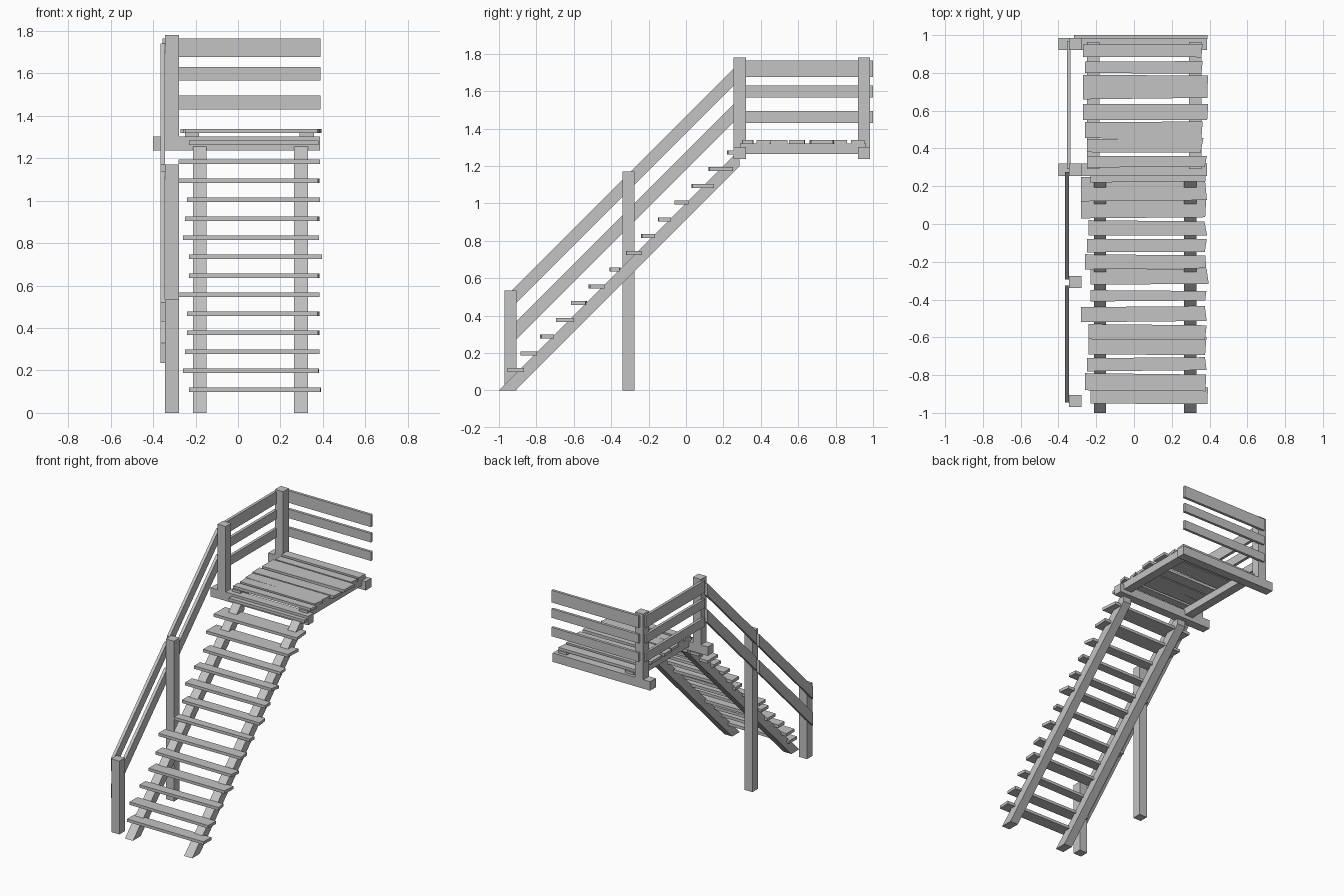
import bpy
import random

random.seed(4)

cube = bpy.data.objects.get("Cube")
if cube:
    bpy.data.objects.remove(cube, do_unlink=True)

# One grey for all the timber
grey = bpy.data.materials.new("grey timber")
grey.use_nodes = True
colour = (0.55, 0.55, 0.55, 1)
grey.diffuse_color = colour
grey.node_tree.nodes["Principled BSDF"].inputs["Base Color"].default_value = colour


def add_prism(name, lower, upper):
    """Solid between two matching loops of corners."""
    n = len(lower)
    faces = [tuple(reversed(range(n))), tuple(range(n, n + n))]
    for i in range(n):
        j = (i + 1) % n
        faces.append((i, j, n + j, n + i))
    mesh = bpy.data.meshes.new(name)
    mesh.from_pydata(list(lower) + list(upper), [], faces)
    mesh.materials.append(grey)
    obj = bpy.data.objects.new(name, mesh)
    bpy.context.collection.objects.link(obj)
    return obj


def add_box(name, x, y, z):
    loop = [(x[0], y[0]), (x[1], y[0]), (x[1], y[1]), (x[0], y[1])]
    return add_prism(name, [(a, b, z[0]) for a, b in loop],
                     [(a, b, z[1]) for a, b in loop])


def add_slope(name, x, y, rise):
    """45 degree timber with upright ends: z = y + rise."""
    loop = [(y[0], y[0] + rise[0]), (y[1], y[1] + rise[0]),
            (y[1], y[1] + rise[1]), (y[0], y[0] + rise[1])]
    return add_prism(name, [(x[1], b, c) for b, c in loop],
                     [(x[0], b, c) for b, c in loop])


def add_plank(name, x0, x1, y0, y1, z, thick):
    """Rough board whose right end is slightly skewed."""
    a, b = (random.uniform(-0.008, 0.008) for _ in range(2))
    skew = random.uniform(-0.008, 0.008)
    loop = [(x0, y0), (x1 + skew, y0 + a), (x1 - skew, y1 + b), (x0, y1)]
    return add_prism(name, [(p, q, z) for p, q in loop],
                     [(p, q, z + thick) for p, q in loop])


# Stringers, cut flat on the ground and upright at the top
for side, x in (("right", -0.213), ("left", 0.265)):
    span = (x, x + 0.065)
    foot = [(-1, 0), (-0.912, 0), (0.285, 1.197), (0.285, 1.285)]
    add_prism(side + "_stringer", [(span[1], b, c) for b, c in foot],
              [(span[0], b, c) for b, c in foot])

# Treads: x and y limits in hundredths
treads = [
    (-23, 39, -95, -86), (-26, 38, -88, -79), (-25, 38, -78, -71),
    (-24, 38, -69, -60), (-24, 38, -61, -53), (-28, 38, -52, -44),
    (-23, 38, -41, -35), (-23, 39, -32, -24), (-26, 38, -24, -16),
    (-25, 38, -15, -8), (-24, 38, -6, 2), (-28, 38, 3, 15),
    (-28, 38, 12, 25), (-23, 38, 22, 29)]
for i, t in enumerate(treads):
    add_plank("tread", *(v / 100 for v in t), 0.098 + i * 0.0896, 0.021)

# Landing frame
for name, y in (("front_beam", 0.255), ("back_beam", 0.92)):
    add_box(name, (-0.4, 0.387), (y, y + 0.065), (1.237, 1.302))
for name, x in (("right_joist", -0.25), ("left_joist", 0.29)):
    add_box(name, (x, x + 0.067), (0.29, 0.963), (1.265, 1.32))

# Landing boards
boards = [
    (-25, 38, 30, 36), (-25, 36, 38, 45), (-26, 36, 45.5, 54),
    (-27, 39, 55, 63.5), (-27, 39, 66, 79), (-26, 36, 80, 86),
    (-27, 36, 88.5, 95)]
for b in boards:
    add_plank("landing_board", *(v / 100 for v in b), 1.318, 0.02)

# Posts
posts = [("lower_post", -0.97, 0, 0.535), ("middle_post", -0.34, 0, 1.17),
         ("landing_front_post", 0.255, 1.302, 1.78),
         ("landing_back_post", 0.92, 1.302, 1.78)]
for name, y, bottom, top in posts:
    add_box(name, (-0.344, -0.279), (y, y + 0.065), (bottom, top))

# Sloping handrails on the outside of the posts
for y in ((-0.945, -0.325), (-0.295, 0.275)):
    for name, rise in (("stair_top_rail", (1.375, 1.465)),
                       ("stair_lower_rail", (1.18, 1.275))):
        add_slope(name, (-0.366, -0.344), y, rise)

# Level rails around the landing
for z in ((1.43, 1.495), (1.565, 1.63), (1.677, 1.765)):
    add_box("landing_side_rail", (-0.356, -0.335), (0.29, 0.97), z)
    add_box("landing_back_rail", (-0.317, 0.388), (0.98, 1), z)
